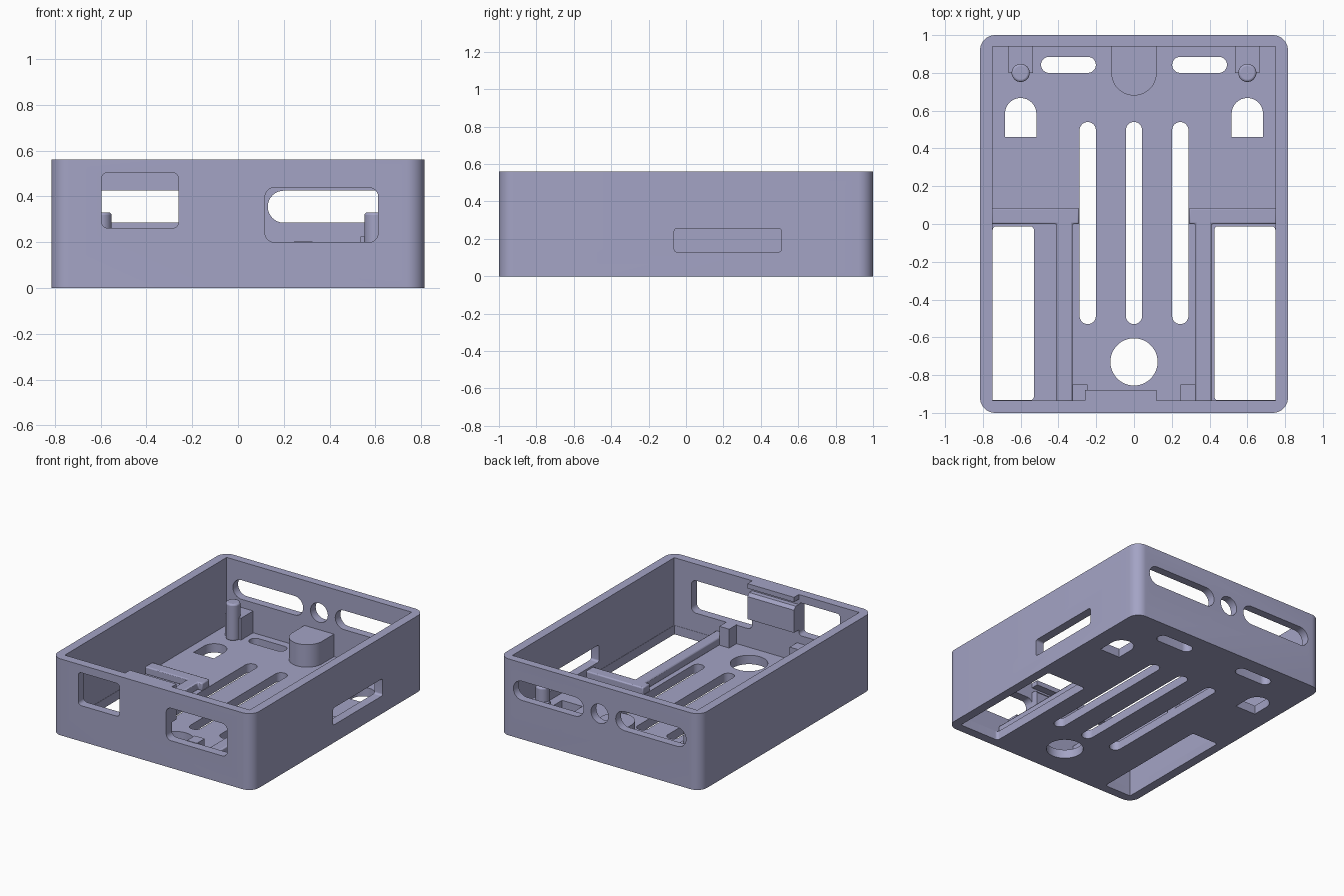
import bpy, bmesh, math

if "Cube" in bpy.data.objects:
    bpy.data.objects.remove(bpy.data.objects["Cube"])

mat = bpy.data.materials.new("lavender plastic")
mat.diffuse_color = (0.37, 0.37, 0.56, 1)
mat.use_nodes = True
mat.node_tree.nodes["Principled BSDF"].inputs["Base Color"].default_value = mat.diffuse_color

FLOOR, TOP = 0.065, 0.56


def outline(u0, u1, v0, v1, radii=0.0, seg=8):
    """Rectangle with rounded corners, radii ordered from lower left counterclockwise."""
    if not isinstance(radii, (tuple, list)):
        radii = [radii] * 4
    corners = [(u0, v0, 1, 1), (u1, v0, -1, 1), (u1, v1, -1, -1), (u0, v1, 1, -1)]
    pts = []
    for i, ((u, v, su, sv), r) in enumerate(zip(corners, radii)):
        if r == 0:
            pts.append((u, v))
            continue
        for k in range(seg + 1):
            a = math.pi + i * math.pi / 2 + k * math.pi / 2 / seg
            p = (u + su * r + r * math.cos(a), v + sv * r + r * math.sin(a))
            if not pts or math.dist(p, pts[-1]) > 1e-5:
                pts.append(p)
    if math.dist(pts[0], pts[-1]) < 1e-5:
        pts.pop()
    return pts


def prism(name, pts, lo, hi, axis="z"):
    """Extrude a 2D outline along an axis."""
    place = {"z": lambda u, v, w: (u, v, w),
             "y": lambda u, v, w: (u, w, v),
             "x": lambda u, v, w: (w, u, v)}[axis]
    bm = bmesh.new()
    a = [bm.verts.new(place(u, v, lo)) for u, v in pts]
    b = [bm.verts.new(place(u, v, hi)) for u, v in pts]
    bm.faces.new(a)
    bm.faces.new(b)
    n = len(pts)
    for i in range(n):
        bm.faces.new((a[i], a[(i + 1) % n], b[(i + 1) % n], b[i]))
    bmesh.ops.recalc_face_normals(bm, faces=bm.faces)
    me = bpy.data.meshes.new(name)
    bm.to_mesh(me)
    bm.free()
    me.materials.append(mat)
    ob = bpy.data.objects.new(name, me)
    bpy.context.collection.objects.link(ob)
    return ob


def smooth(ob):
    bpy.ops.object.select_all(action="DESELECT")
    ob.select_set(True)
    bpy.context.view_layer.objects.active = ob
    bpy.ops.object.shade_smooth_by_angle(angle=math.radians(35))


def bevel(ob, width, segments=3):
    m = ob.modifiers.new("rounded edges", "BEVEL")
    m.width, m.segments = width, segments


# Open tray with rounded outer corners
case = prism("case", outline(-0.815, 0.815, -1, 1, 0.08, 10), 0, TOP)
cutters = [prism("cavity", outline(-0.75, 0.75, -0.935, 0.94), FLOOR, 0.8)]


def cut(pts, lo, hi, axis="z"):
    cutters.append(prism("cutter", pts, lo, hi, axis))


# Floor: long vents, round hole, two bays
for x in (-0.245, 0, 0.245):
    cut(outline(x - 0.043, x + 0.043, -0.53, 0.54, 0.043), -0.1, 0.1)
cut(outline(-0.125, 0.125, -0.855, -0.605, 0.125, 12), -0.1, 0.1)
cut(outline(-0.748, -0.53, -0.933, -0.012, (0, 0.02, 0.02, 0.02)), -0.1, 0.1)
cut(outline(0.425, 0.748, -0.933, -0.012, (0.02, 0, 0.02, 0.02)), -0.1, 0.1)

# Mirrored openings: arched floor holes, short vents, rear wall slots
for s in (-1, 1):
    x = 0.6 * s
    cut(outline(x - 0.083, x + 0.083, 0.46, 0.667, (0, 0, 0.083, 0.083)), -0.1, 0.1)
    x = 0.347 * s
    cut(outline(x - 0.145, x + 0.145, 0.8, 0.885, 0.0425), -0.1, 0.1)
    x = 0.415 * s
    cut(outline(x - 0.285, x + 0.285, 0.285, 0.425, 0.07), 0.9, 1.1, "y")
cut(outline(-0.07, 0.07, 0.285, 0.425, 0.07), 0.9, 1.1, "y")

# Front windows and the right side slot
cut(outline(-0.595, -0.26, 0.262, 0.503, 0.025), -1.1, -0.9, "y")
cut(outline(0.118, 0.612, 0.2, 0.438, 0.04), -1.1, -0.9, "y")
cut(outline(-0.063, 0.51, 0.13, 0.255, 0.015), 0.7, 0.9, "x")

for c in cutters:
    m = case.modifiers.new("cut", "BOOLEAN")
    m.operation, m.solver, m.object = "DIFFERENCE", "EXACT", c
    c.hide_render = True
dg = bpy.context.evaluated_depsgraph_get()
result = bpy.data.meshes.new_from_object(case.evaluated_get(dg))
case.modifiers.clear()
case.data = result
for c in cutters:
    bpy.data.objects.remove(c)
smooth(case)

# Parts on the floor, mirrored left and right
base = FLOOR - 0.005
for s, side in ((-1, "left"), (1, "right")):
    def span(a, b):
        return sorted((a * s, b * s))

    # Angled retaining rail around each bay
    rail = [(0.29, 0.085), (0.755, 0.085), (0.755, 0), (0.41, 0),
            (0.41, -0.94), (0.325, -0.94), (0.325, 0), (0.29, 0)]
    ob = prism(side + "_rail", [(x * s, y) for x, y in rail], base, 0.118)
    bevel(ob, 0.008, 2)
    smooth(ob)

    # Locating post and its backing block
    x0, x1 = span(0.535, 0.665)
    prism(side + "_post_block", outline(x0, x1, 0.8, 0.945), base, 0.225)
    x0, x1 = span(0.552, 0.648)
    ob = prism(side + "_post", outline(x0, x1, 0.752, 0.848, 0.048), base, 0.33)
    bevel(ob, 0.012)
    smooth(ob)

    # Small stop at the front wall
    x0, x1 = span(0.245, 0.325)
    prism(side + "_front_stop", outline(x0, x1, -0.94, -0.85), base, 0.203)

# Rear boss with rounded nose
boss = prism("rear_boss", outline(-0.12, 0.12, 0.68, 0.945, (0.12, 0.12, 0, 0), 12), base, 0.23)
smooth(boss)

# Lip and thick pad on the inside of the front wall
prism("front_lip", outline(-0.26, 0.118, -0.94, -0.88), 0.525, TOP)
pad = [(-0.94, 0.3), (-0.88, 0.3), (-0.88, 0.465), (-0.9, 0.487), (-0.94, 0.487)]
prism("front_pad", pad, -0.26, 0.118, "x")
